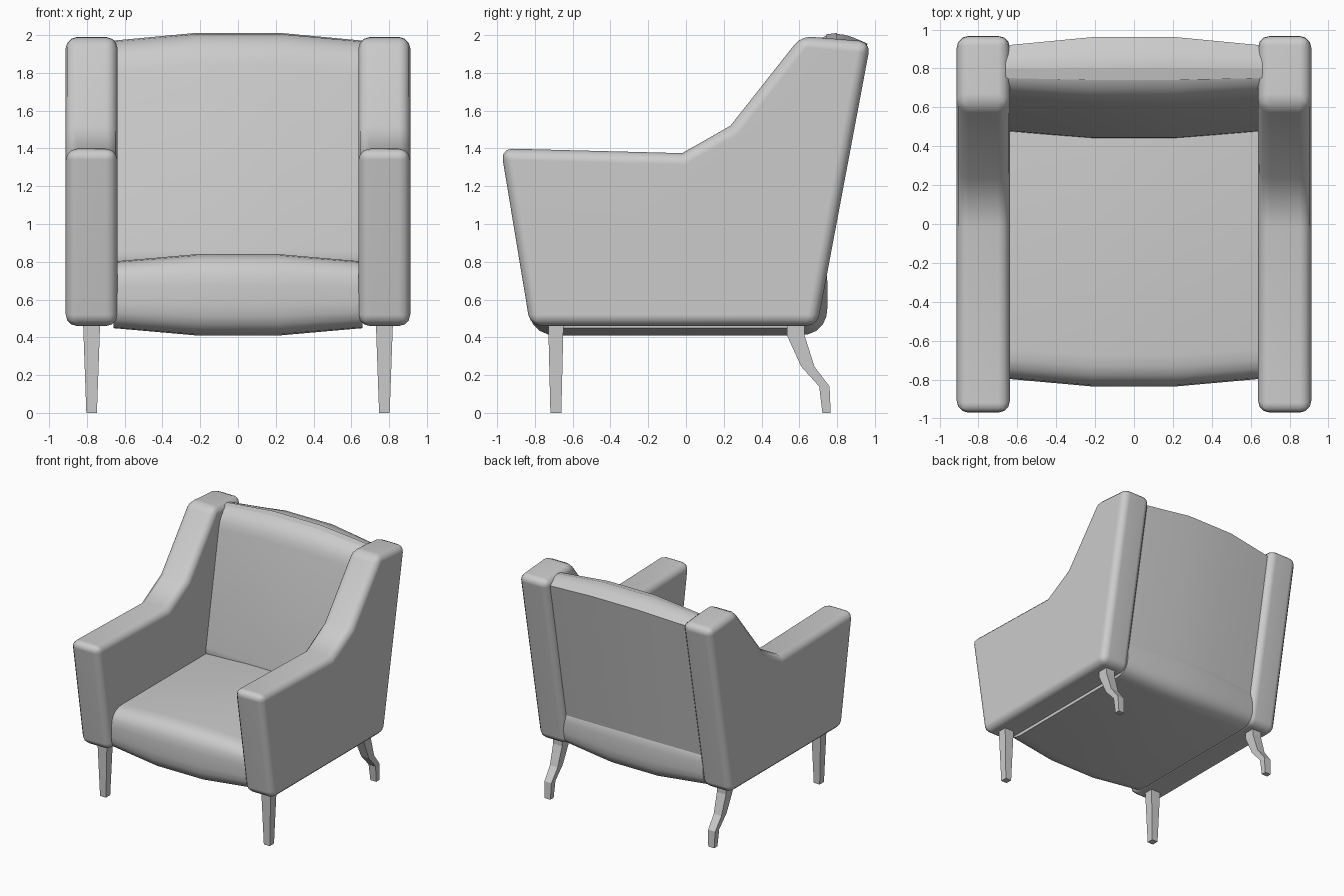
import bpy
import bmesh
from math import radians
from mathutils import Vector

if "Cube" in bpy.data.objects:
    bpy.data.objects.remove(bpy.data.objects["Cube"])

# One pale grey covers upholstery and legs
grey = bpy.data.materials.new("pale_grey")
grey.use_nodes = True
grey.diffuse_color = (0.6, 0.6, 0.6, 1)
grey.node_tree.nodes["Principled BSDF"].inputs["Base Color"].default_value = grey.diffuse_color


def finish(bm, name, angle=0, weighted=False):
    bmesh.ops.recalc_face_normals(bm, faces=bm.faces)
    mesh = bpy.data.meshes.new(name)
    bm.to_mesh(mesh)
    bm.free()
    mesh.materials.append(grey)
    obj = bpy.data.objects.new(name, mesh)
    bpy.context.scene.collection.objects.link(obj)
    if angle:
        bpy.ops.object.select_all(action='DESELECT')
        obj.select_set(True)
        bpy.context.view_layer.objects.active = obj
        bpy.ops.object.shade_smooth_by_angle(angle=radians(angle))
    if weighted:
        mod = obj.modifiers.new("flat_panels", 'WEIGHTED_NORMAL')
        mod.keep_sharp = True
    return obj


def rounded(corners, steps=5):
    """Profile from (y, z, radius) corners; radius 0 stays sharp."""
    points = []
    for i, (y, z, r) in enumerate(corners):
        p = Vector((y, z))
        if not r:
            points.append(p)
            continue
        a = p + (Vector(corners[i - 1][:2]) - p).normalized() * r
        b = p + (Vector(corners[(i + 1) % len(corners)][:2]) - p).normalized() * r
        for k in range(steps + 1):
            t = k / steps
            points.append(a * (1 - t) ** 2 + p * 2 * t * (1 - t) + b * t * t)
    return points


def loft(rings):
    """Skin a list of equal rings and cap both ends."""
    bm = bmesh.new()
    loops = [[bm.verts.new(p) for p in ring] for ring in rings]
    for a, b in zip(loops, loops[1:]):
        for i in range(len(a)):
            bm.faces.new((a[i - 1], a[i], b[i], b[i - 1]))
    bm.faces.new(loops[0])
    bm.faces.new(loops[-1])
    return bm


def cushion(name, corners, centre, end_scale, lean=0):
    """Profile swept across the chair, slimmer at its ends, leaning back."""
    profile = rounded(corners)
    rings = []
    for x, at_end in ((-0.66, 1), (-0.22, 0), (0.22, 0), (0.66, 1)):
        sy, sz = end_scale if at_end else (1, 1)
        ring = []
        for p in profile:
            z = centre[1] + (p.y - centre[1]) * sz
            y = centre[0] + (p.x - centre[0]) * sy + lean * (z - centre[1])
            ring.append((x, y, z))
        rings.append(ring)
    return finish(loft(rings), name, 35)


# Seat cushion with rolled front and back edges
cushion("seat_cushion",
        [(-0.835, 0.41, 0.16), (0.75, 0.41, 0.16), (0.75, 0.84, 0.16), (-0.835, 0.84, 0.16)],
        (-0.043, 0.625), (0.95, 0.82))

# Back cushion: rolled over the top, crisp along the rear edges
cushion("back_cushion",
        [(-0.16, 0.76, 0.1), (0.155, 0.69, 0), (0.15, 1.955, 0), (0.0, 2.015, 0.08), (-0.17, 1.99, 0.15)],
        (0, 0.84), (0.77, 0.965), 0.187).location.y = 0.602

# Winged arm panels with padded edges
OUTLINE = [(-0.98, 1.4), (-0.02, 1.375), (0.235, 1.52), (0.61, 1.995),
           (0.978, 1.965), (0.695, 0.46), (-0.825, 0.46)]
for side, label in ((1, "left"), (-1, "right")):
    bm = loft([[(side * x, y, z) for y, z in OUTLINE] for x in (0.638, 0.912)])
    kept = {1, 2}  # bends of the armrest stay unrounded
    bends = [OUTLINE[i] for i in kept]
    edges = []
    for e in bm.edges:
        a, b = e.verts
        across = abs(a.co.x - b.co.x) > 0.1
        at_bend = any(abs(a.co.y - y) < 0.001 and abs(a.co.z - z) < 0.001 for y, z in bends)
        if not (across and at_bend):
            edges.append(e)
    bmesh.ops.recalc_face_normals(bm, faces=bm.faces)
    bmesh.ops.bevel(bm, geom=edges, offset=0.06, segments=3, profile=0.5,
                    affect='EDGES', clamp_overlap=True)
    finish(bm, label + "_arm", 45, True)

# Legs: straight in front, swept at the back; rows are (y front, y back, z)
FRONT = [(-0.73, -0.648, 0.5), (-0.718, -0.66, 0)]
BACK = [(0.535, 0.628, 0.5), (0.535, 0.628, 0.41), (0.61, 0.68, 0.245),
        (0.705, 0.76, 0.14), (0.722, 0.766, 0)]
for side, label in ((1, "left"), (-1, "right")):
    for rows, place in ((FRONT, "front"), (BACK, "back")):
        rings = []
        for y0, y1, z in rows:
            half = 0.028 + 0.036 * z
            x0, x1 = side * 0.775 - half, side * 0.775 + half
            rings.append([(x0, y0, z), (x1, y0, z), (x1, y1, z), (x0, y1, z)])
        finish(loft(rings), f"{label}_{place}_leg")
